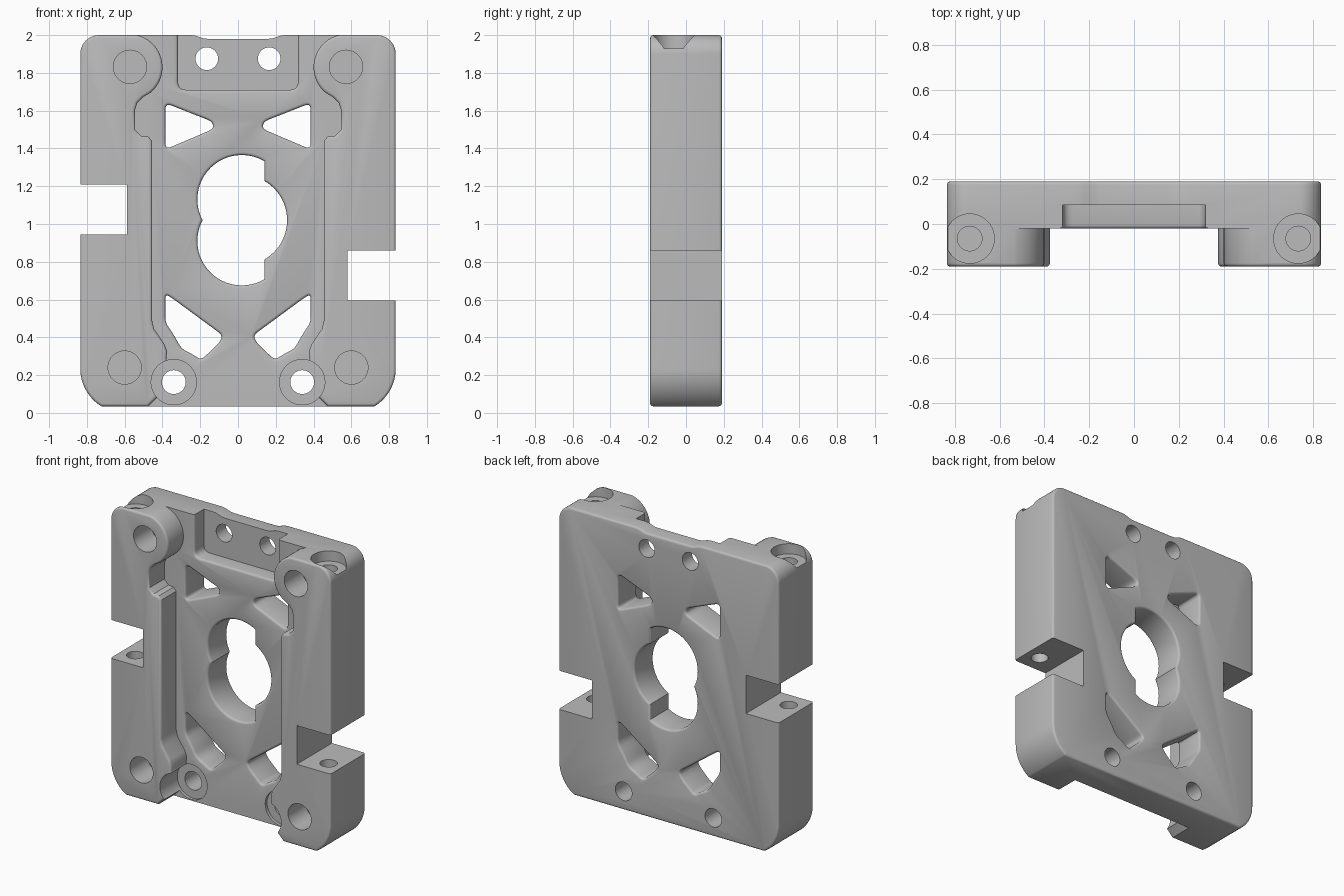
import bpy, bmesh, math
from mathutils import Vector

if "Cube" in bpy.data.objects:
    bpy.data.objects.remove(bpy.data.objects["Cube"])

R = 0.015          # edge rounding
FRONT, BACK, FLOOR = -0.19, 0.19, -0.02

grey = bpy.data.materials.new("light_grey")
grey.diffuse_color = (0.5, 0.5, 0.5, 1)
grey.use_nodes = True
grey.node_tree.nodes["Principled BSDF"].inputs["Base Color"].default_value = grey.diffuse_color


def arc(cx, cz, r, a0, a1, n=24):
    return [(cx + r * math.cos(math.radians(a0 + (a1 - a0) * i / n)),
             cz + r * math.sin(math.radians(a0 + (a1 - a0) * i / n))) for i in range(n + 1)]


def circle(cx, cz, r, n=40):
    return arc(cx, cz, r, 0, 360, n)[:-1]


def flip(pts):
    return [(-x, z) for x, z in pts]


def rounded(corners, r, n=5):
    """Polygon with each corner replaced by a smooth curve."""
    out = []
    for i, c in enumerate(corners):
        p, q, s = Vector(corners[i - 1]), Vector(c), Vector(corners[(i + 1) % len(corners)])
        a = q + (p - q).normalized() * min(r, (p - q).length * 0.45)
        b = q + (s - q).normalized() * min(r, (s - q).length * 0.45)
        for k in range(n + 1):
            t = k / n
            out.append(tuple(a * (1 - t) ** 2 + q * 2 * t * (1 - t) + b * t * t))
    return out


def offset(pts, d):
    """Grow a counter-clockwise outline by d."""
    res = []
    for i, p in enumerate(pts):
        p = Vector(p)
        e1 = (p - Vector(pts[i - 1])).normalized()
        e2 = (Vector(pts[(i + 1) % len(pts)]) - p).normalized()
        n1, n2 = Vector((e1.y, -e1.x)), Vector((e2.y, -e2.x))
        res.append(p + (n1 + n2) * (d / max(1 + n1.dot(n2), 0.3)))
    return res


def prism(name, pts, layers, vertical=False):
    """Stack the outline through (depth, growth) layers along y, or z if vertical."""
    area = sum(pts[i - 1][0] * p[1] - p[0] * pts[i - 1][1] for i, p in enumerate(pts))
    if area < 0:
        pts = pts[::-1]
    bm = bmesh.new()
    rings = []
    for depth, grow in layers:
        rings.append([bm.verts.new((a, b, depth) if vertical else (a, depth, b))
                      for a, b in offset(pts, grow)])
    n = len(pts)
    for lo, hi in zip(rings, rings[1:]):
        for i in range(n):
            bm.faces.new((lo[i - 1], lo[i], hi[i], hi[i - 1]))
    bm.faces.new(rings[0])
    bm.faces.new(rings[-1])
    bmesh.ops.recalc_face_normals(bm, faces=bm.faces)
    me = bpy.data.meshes.new(name)
    bm.to_mesh(me)
    bm.free()
    me.materials.append(grey)
    ob = bpy.data.objects.new(name, me)
    bpy.context.collection.objects.link(ob)
    return ob


def flare_front(y):
    return [(y - 0.134 * R, 1.5 * R), (y + 0.134 * R, 0.5 * R), (y + 0.5 * R, 0.134 * R), (y + R, 0)]


def flare_back(y):
    return [(2 * y - d, g) for d, g in reversed(flare_front(y))]


# Body outline: rounded top corners, shallow dip on top, two round feet
half = (arc(0.6, 0.235, 0.235, -58.3, 0) + arc(0.735, 1.9, 0.1, 0, 90, 10)
        + [(0.25, 2.0), (0.225, 1.997), (0.18, 1.982), (0.155, 1.98)])
edge = [(R * (1 - math.sin(a)), -R * (1 - math.cos(a)))
        for a in (math.pi / 2, math.pi / 3, math.pi / 6, 0)]
edge = [(R * (1 - math.cos(a)), -R * (1 - math.sin(a))) for a in
        (0, math.pi / 6, math.pi / 3, math.pi / 2)]
body = prism("mounting_plate", half + flip(half)[::-1],
             [(FRONT + d, g) for d, g in edge] + [(BACK - d, g) for d, g in reversed(edge)])

cutters = []


def cut(*args, **kw):
    cutters.append(prism(*args, **kw))


# Wide front channel between the side rails
side = [(0.54, 2.1)] + arc(0.575, 1.83, 0.175, 102, 230) + [
    (0.505, 1.67), (0.533, 1.642), (0.545, 1.605), (0.545, 1.5), (0.513, 1.467), (0.475, 1.463),
    (0.455, 1.44), (0.455, 0.49), (0.445, 0.445), (0.39, 0.365), (0.375, 0.325), (0.38, 0.29),
    (0.365, 0.24), (0.38, 0.16), (0.42, 0.09), (0.48, 0.03), (0.48, -0.1)]
cut("channel_cutter", side + flip(side)[::-1], flare_front(FRONT) + [(FLOOR, 0)])

# Recess at the top of the channel
cut("recess_cutter", rounded([(-0.318, 2.1), (-0.318, 1.71), (0.318, 1.71), (0.318, 2.1)], 0.045),
    flare_front(FLOOR) + [(0.085, 0)])

# Central keyed opening
opening = (arc(0.02, 1.02, 0.24, -60, 60) + arc(0.02, 1.13, 0.235, 59.3, 207.9, 32)
           + arc(0.02, 0.91, 0.235, 152.1, 300.7, 32)[1:])
through = flare_front(FLOOR) + flare_back(BACK)
cut("opening_cutter", opening, through)

# Four weight-saving pockets, mirrored
upper = rounded([(-0.385, 1.64), (-0.385, 1.395), (-0.13, 1.503), (-0.135, 1.542)], 0.035)
lower = rounded([(-0.385, 0.63), (-0.345, 0.605), (-0.08, 0.41), (-0.1, 0.37), (-0.195, 0.28),
                 (-0.24, 0.31), (-0.30, 0.34), (-0.335, 0.405), (-0.385, 0.48)], 0.03)
for pocket in (upper, lower):
    cut("pocket_cutter", pocket, through)
    cut("pocket_cutter", flip(pocket), through)

# Side notches
for x0, x1, z0, z1 in ((-1, -0.588, 0.945, 1.208), (0.58, 1, 0.595, 0.86)):
    cut("notch_cutter", [(x0, z0), (x1, z0), (x1, z1), (x0, z1)], [(-0.3, 0), (0.3, 0)])

for s, notch in ((-1, 0.945), (1, 0.595)):
    # Through holes and their front counterbores
    cut("upper_hole_cutter", circle(s * 0.165, 1.875, 0.06), [(-0.1, 0), (0.3, 0)])
    cut("lower_hole_cutter", circle(s * 0.34, 0.163, 0.063), [(-0.1, 0), (0.3, 0)])
    cut("lower_bore_cutter", circle(s * 0.34, 0.163, 0.12), [(-0.3, 0), (0.0, 0)])
    # Blind holes in the rail faces
    cut("rail_hole_cutter", circle(s * 0.572, 1.832, 0.088), [(-0.3, 0), (0.0, 0)])
    cut("rail_hole_cutter", circle(s * 0.6, 0.24, 0.088), [(-0.3, 0), (0.0, 0)])
    # Vertical screw holes through the notches, counterbored on top
    cut("screw_hole_cutter", circle(s * 0.733, -0.065, 0.055), [(notch - 0.25, 0), (2.1, 0)], vertical=True)
    cut("screw_bore_cutter", circle(s * 0.733, -0.065, 0.11), [(1.93, 0), (2.1, 0)], vertical=True)

bpy.context.view_layer.objects.active = body
body.select_set(True)
for c in cutters:
    m = body.modifiers.new("cut", 'BOOLEAN')
    m.operation, m.solver, m.object = 'DIFFERENCE', 'EXACT', c
    bpy.ops.object.modifier_apply(modifier=m.name)
for c in cutters:
    bpy.data.objects.remove(c)
bpy.ops.object.shade_smooth_by_angle(angle=math.radians(35))
